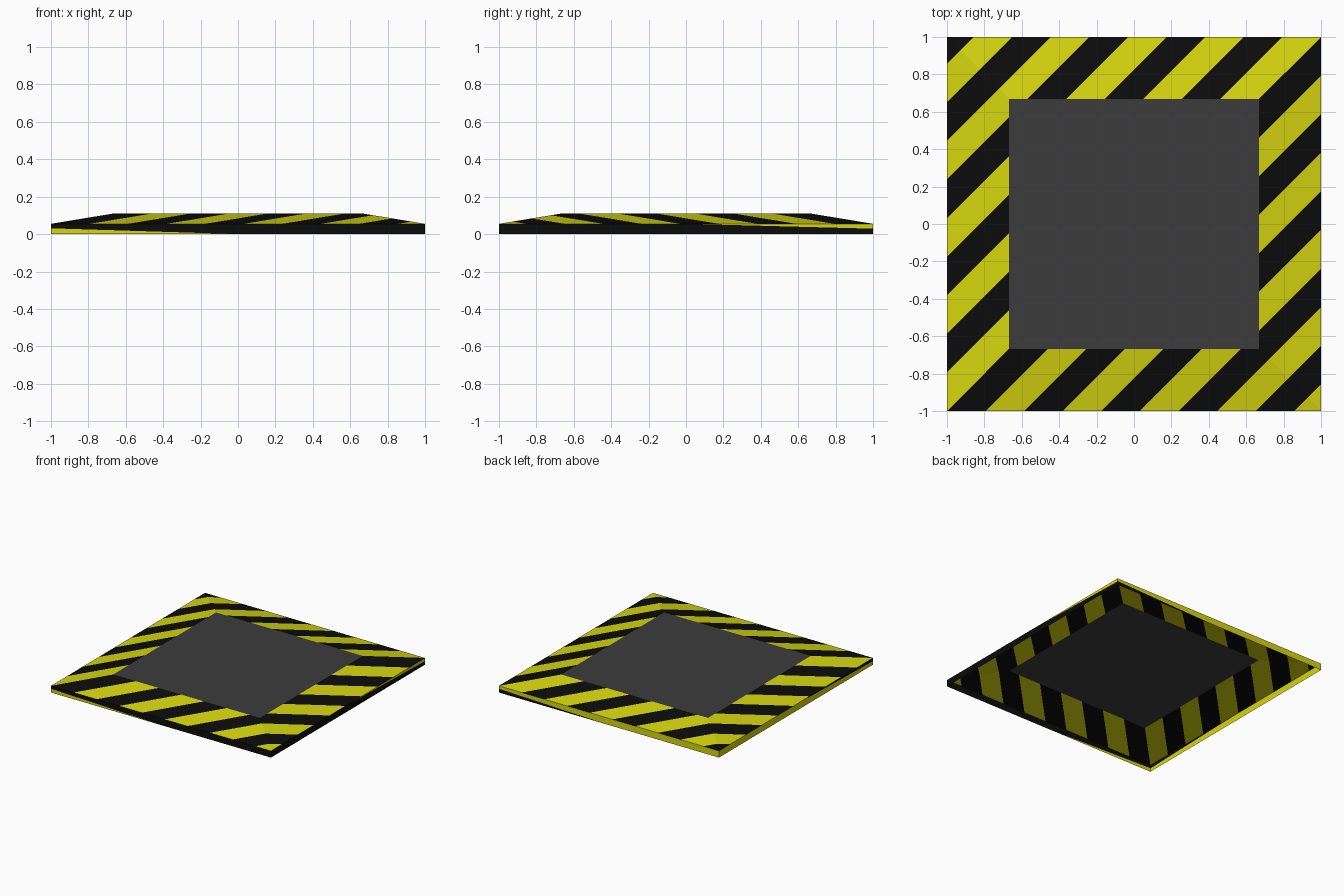
import bpy, bmesh, math
from mathutils import Vector

if "Cube" in bpy.data.objects:
    bpy.data.objects.remove(bpy.data.objects["Cube"])

H, TOP, R = 0.055, 0.11, 0.667   # skirt height, plate height, plate half-width
STRIPE = 0.2063                  # stripe width measured along an edge


def material(name, rgb):
    m = bpy.data.materials.new(name)
    m.diffuse_color = (*rgb, 1)
    m.use_nodes = True
    m.node_tree.nodes["Principled BSDF"].inputs["Base Color"].default_value = m.diffuse_color
    return m


YELLOW = material("hazard_yellow", (0.67, 0.67, 0.005))
BLACK = material("stripe_black", (0.0035, 0.0035, 0.0035))
GREY = material("plate_grey", (0.046, 0.046, 0.046))


def ring(bm, r, z):
    return [bm.verts.new((x * r, y * r, z)) for x, y in ((-1, -1), (1, -1), (1, 1), (-1, 1))]


def band(bm, a, b):
    return [bm.faces.new((a[i], a[(i + 1) % 4], b[(i + 1) % 4], b[i])) for i in range(4)]


def cut(bm, faces, co, no):
    geom = list({e for f in faces for e in f.edges} | {v for f in faces for v in f.verts}) + list(faces)
    bmesh.ops.bisect_plane(bm, geom=geom, plane_co=co, plane_no=no, dist=1e-6)


def finish(bm, name, mats):
    me = bpy.data.meshes.new(name)
    bm.to_mesh(me)
    bm.free()
    for m in mats:
        me.materials.append(m)
    ob = bpy.data.objects.new(name, me)
    bpy.context.collection.objects.link(ob)


# Flat top plate
bm = bmesh.new()
bm.faces.new(ring(bm, R, TOP))
finish(bm, "top_plate", [GREY])

# Sloped border, cut into diagonal stripes
bm = bmesh.new()
band(bm, ring(bm, 1, H), ring(bm, R, TOP))
for k in range(-9, 10):
    cut(bm, bm.faces[:], Vector((-k * STRIPE / 2, k * STRIPE / 2, 0)), Vector((-1, 1, 0)))
for f in bm.faces:
    c = f.calc_center_median()
    f.material_index = math.floor((c.y - c.x) / STRIPE) % 2
finish(bm, "striped_ramp", [YELLOW, BLACK])

# Vertical skirt, open below; each side has a tapering wedge of colour.
# Boundary line on each side: point, direction, colour above, colour below
bm = bmesh.new()
sides = band(bm, ring(bm, 1, 0), ring(bm, 1, H))
rules = [((0, -1, 0), (-1, 0, 0.031), 1, 0),     # front
         ((1, 0, H), (0, 1, -0.026), 0, 1),      # right
         ((0, 1, 0), (1, 0, 0.031), 0, 1),       # back
         ((-1, 0, H), (0, -1, -0.026), 1, 0)]    # left
for i, (co, d, above, below) in enumerate(rules):
    outward = (Vector((0, -1, 0)), Vector((1, 0, 0)), Vector((0, 1, 0)), Vector((-1, 0, 0)))[i]
    no = outward.cross(Vector(d)).normalized()
    if no.z < 0:
        no = -no
    cut(bm, [f for f in bm.faces if f.calc_center_median().dot(outward) > 0.99], Vector(co), no)
    for f in bm.faces:
        c = f.calc_center_median()
        if c.dot(outward) > 0.99:
            f.material_index = above if (c - Vector(co)).dot(no) > 0 else below
finish(bm, "edge_skirt", [YELLOW, BLACK])
